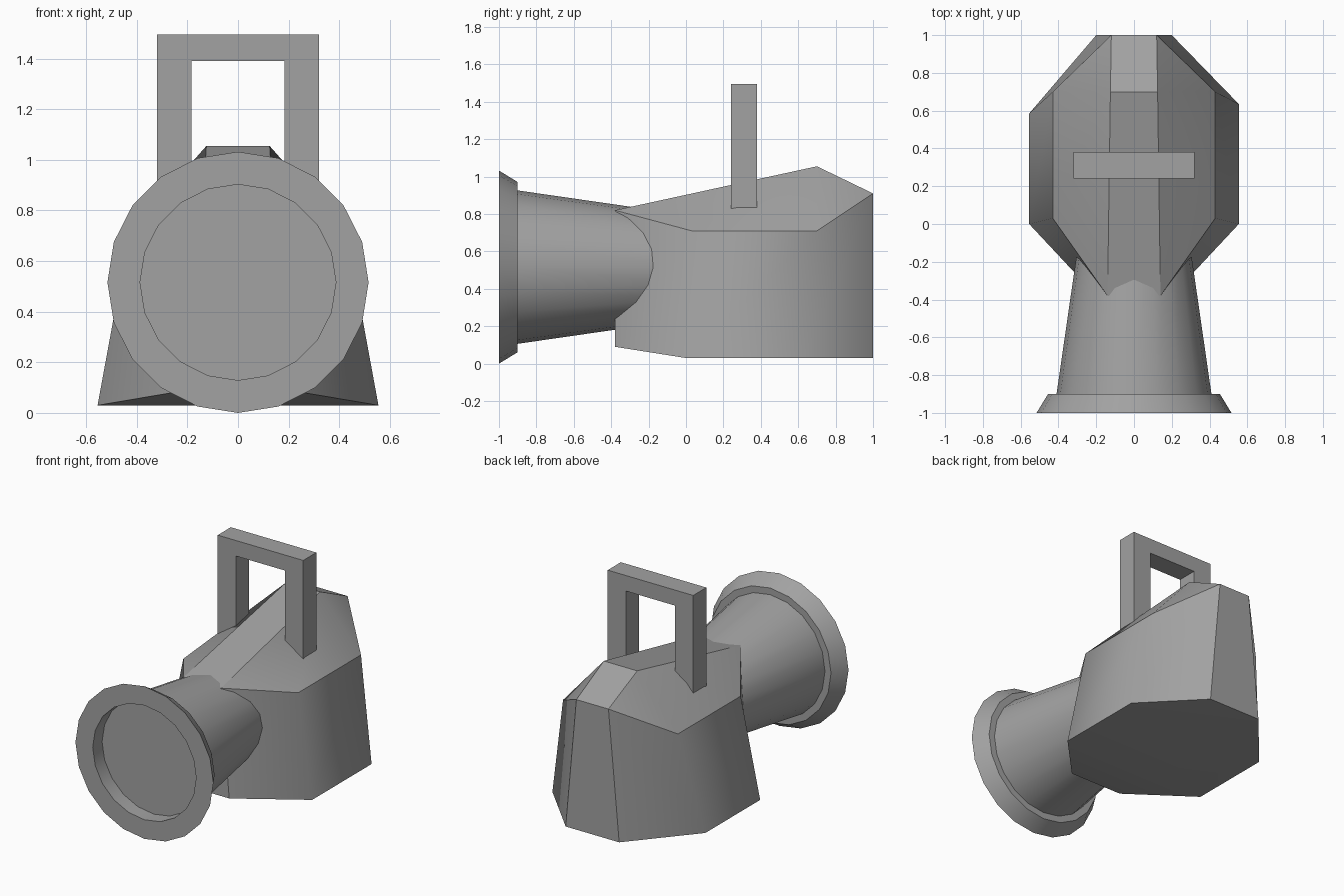
import bpy, bmesh, math
from mathutils import Matrix, Vector

cube = bpy.data.objects.get("Cube")
if cube:
    bpy.data.objects.remove(cube, do_unlink=True)

GREY = (0.36, 0.36, 0.36, 1)
grey = bpy.data.materials.new("mid grey")
grey.use_nodes = True
grey.diffuse_color = GREY
grey.node_tree.nodes["Principled BSDF"].inputs["Base Color"].default_value = GREY


def finish(bm, name, smooth_edge):
    """Turn a bmesh into an object; smooth_edge decides which edges stay soft."""
    bmesh.ops.recalc_face_normals(bm, faces=bm.faces)
    for f in bm.faces:
        f.smooth = True
    for e in bm.edges:
        e.smooth = smooth_edge(e)
    mesh = bpy.data.meshes.new(name)
    bm.to_mesh(mesh)
    bm.free()
    mesh.materials.append(grey)
    obj = bpy.data.objects.new(name, mesh)
    bpy.context.collection.objects.link(obj)
    return obj


def shallow(e):
    return e.calc_face_angle(0) < math.radians(30)


# Faceted body: half rings run front to back on each side
bm = bmesh.new()
sides = []
for s, rear_y in ((1, 0.635), (-1, 0.585)):
    base = [(0.2, -0.38, 0.09), (0.555, 0, 0.03), (0.555, rear_y, 0.03), (0.2, 1, 0.03)]
    rim = [(0.14, -0.38, 0.82), (0.43, 0.03, 0.71), (0.43, 0.7, 0.71), (0.12, 1, 0.91)]
    ridge = (0.125, 0.7, 1.055)
    b, t = ([bm.verts.new((s * x, y, z)) for x, y, z in row] for row in (base, rim))
    r = bm.verts.new((s * ridge[0], ridge[1], ridge[2]))
    for i in range(3):
        bm.faces.new((b[i], b[i + 1], t[i + 1], t[i]))   # wall
        bm.faces.new((t[i], t[i + 1], r))                # sloping shoulder
    sides.append((b, t, r))

(b, t, r), (c, u, q) = sides
for loop in (
    (t[0], r, q, u[0]), (r, t[3], u[3], q),              # top strip
    (b[0], t[0], u[0], c[0]), (b[3], c[3], u[3], t[3]),  # front and rear
    (b[0], c[0], c[1], b[1]),                            # raised front of the underside
    (b[1], c[1], c[2], c[3], b[3], b[2]),                # flat underside
):
    bm.faces.new(loop)


def body_soft(e):
    v, w = e.verts
    wall_corner = min(abs(v.co.x), abs(w.co.x)) > 0.4 and abs(v.co.z - w.co.z) > 0.5
    return wall_corner or shallow(e)


finish(bm, "body", body_soft)

# Horn: flared rim, recessed lens and tapering barrel, lathed about the y axis
AXIS_Z = 0.516
profile = [(0, -0.9), (0.387, -0.9), (0.387, -1), (0.516, -1),
           (0.455, -0.9), (0.41, -0.9), (0.28, 0), (0, 0)]
bm = bmesh.new()
pts = [bm.verts.new((0, y, AXIS_Z + rad)) for rad, y in profile]
edges = [bm.edges.new(pair) for pair in zip(pts, pts[1:])]
bmesh.ops.spin(bm, geom=pts + edges, cent=(0, 0, AXIS_Z), axis=(0, 1, 0),
               angle=math.tau, steps=20, use_merge=True)
bmesh.ops.remove_doubles(bm, verts=bm.verts, dist=0.0005)
finish(bm, "horn", shallow)

# Carrying handle: square arch extruded front to back
half = [(0.183, 0.75), (0.32, 0.75), (0.32, 1.495)]
outline = half + [(-x, z) for x, z in reversed(half)] + [(-0.183, 1.39), (0.183, 1.39)]
bm = bmesh.new()
face = bm.faces.new([bm.verts.new((x, 0.24, z)) for x, z in outline])
ext = bmesh.ops.extrude_face_region(bm, geom=[face])["geom"]
bmesh.ops.translate(bm, vec=(0, 0.14, 0),
                    verts=[g for g in ext if isinstance(g, bmesh.types.BMVert)])
finish(bm, "handle", shallow)
